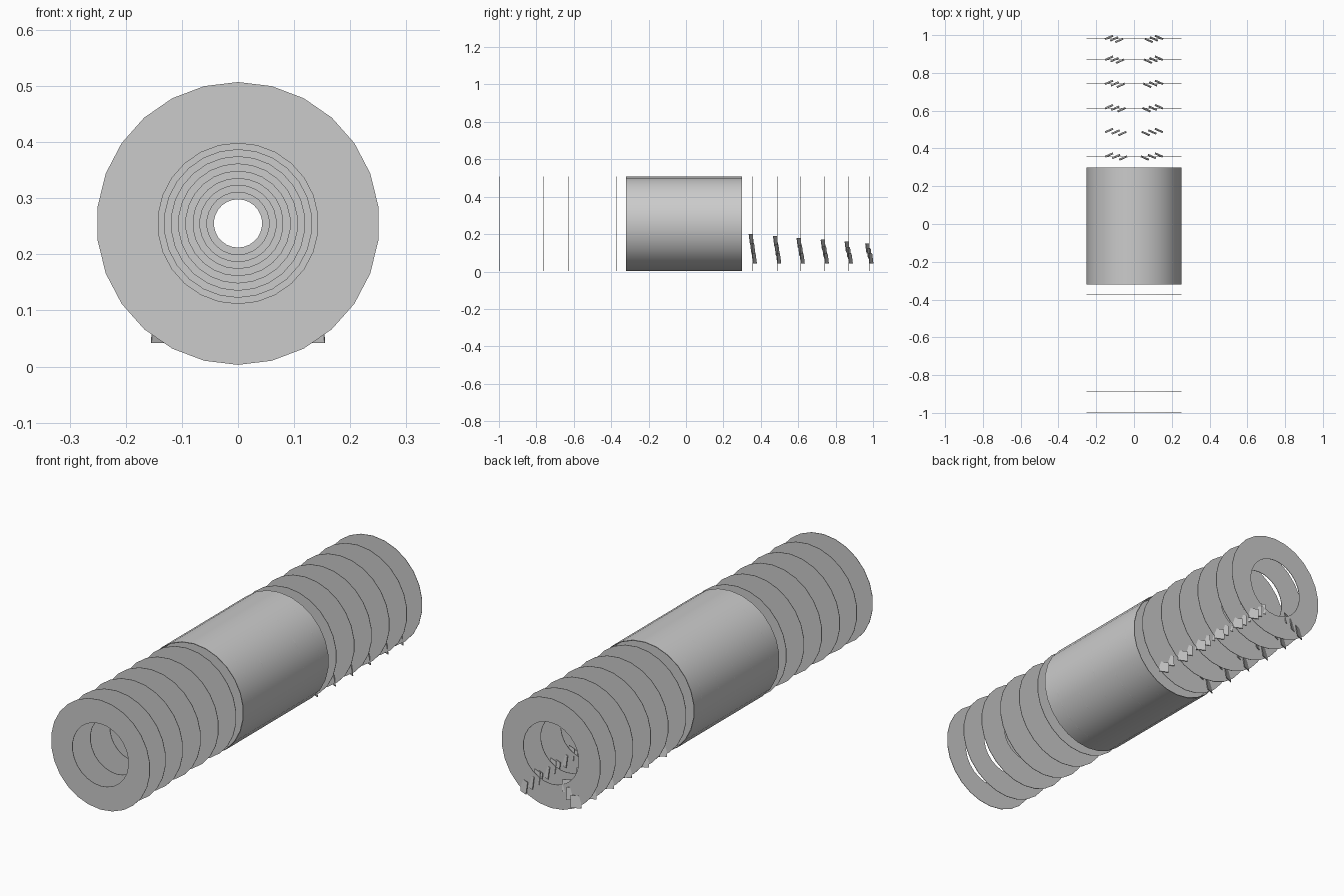
import bpy, bmesh, math
from mathutils import Matrix, Euler, Vector

if "Cube" in bpy.data.objects:
    bpy.data.objects.remove(bpy.data.objects["Cube"])

CZ, R, SIDES = 0.255, 0.252, 26


def ring_solid(name, y0, y1, inner, smooth=False):
    """Hollow ring along y, with a vertex at the top."""
    bm = bmesh.new()
    loops = []
    for r, y in ((R, y0), (R, y1), (inner, y1), (inner, y0)):
        loop = []
        for k in range(SIDES):
            a = math.pi / 2 + 2 * math.pi * k / SIDES
            loop.append(bm.verts.new((r * math.cos(a), y, CZ + r * math.sin(a))))
        loops.append(loop)
    for i in range(4):
        a, b = loops[i], loops[(i + 1) % 4]
        for k in range(SIDES):
            n = (k + 1) % SIDES
            bm.faces.new((a[k], a[n], b[n], b[k]))
    bmesh.ops.recalc_face_normals(bm, faces=bm.faces)
    me = bpy.data.meshes.new(name)
    bm.to_mesh(me)
    bm.free()
    ob = bpy.data.objects.new(name, me)
    bpy.context.collection.objects.link(ob)
    if smooth:
        bpy.ops.object.select_all(action='DESELECT')
        ob.select_set(True)
        bpy.context.view_layer.objects.active = ob
        bpy.ops.object.shade_smooth_by_angle(angle=math.radians(35))
    return ob


def fins(name, y, inner_x, top_z):
    """Stepped tilted plates low on both sides of a rear disc."""
    bm = bmesh.new()
    w, h = 0.046, 0.055
    for side in (-1, 1):
        for i in range(3):
            t = i / 2
            x = (0.155 - w / 2) * (1 - t) + (inner_x + w / 2) * t
            z = (0.042 + h / 2) * (1 - t) + (top_z - h / 2) * t
            rot = Euler((math.radians(8), 0, side * math.radians(-24))).to_matrix().to_4x4()
            m = (Matrix.Translation(Vector((side * x, y + 0.008 * (1 - 2 * t), z)))
                 @ rot @ Matrix.Diagonal((w, 0.003, h, 1)))
            bmesh.ops.create_cube(bm, size=1, matrix=m)
    me = bpy.data.meshes.new(name)
    bm.to_mesh(me)
    bm.free()
    bpy.context.collection.objects.link(bpy.data.objects.new(name, me))


# central open tube
ring_solid("tube_shell", -0.32, 0.30, R - 0.003, smooth=True)

# discs, with openings that narrow toward the middle
front = [-0.999, -0.885, -0.76, -0.63, -0.50, -0.372]
middle = [-0.25, -0.125, 0.0, 0.12, 0.24]
rear = [0.357, 0.487, 0.613, 0.742, 0.87, 0.98]
for i, y in enumerate(front + middle + rear):
    ring_solid(f"disc_{i + 1}", y - 0.001, y + 0.001, 0.043 + 0.1 * abs(y))

# tilted fins on the rear discs
for i, y in enumerate(rear):
    t = i / 5
    fins(f"rear_fins_{i + 1}", y, 0.035 + 0.02 * t, 0.20 - 0.05 * t)
